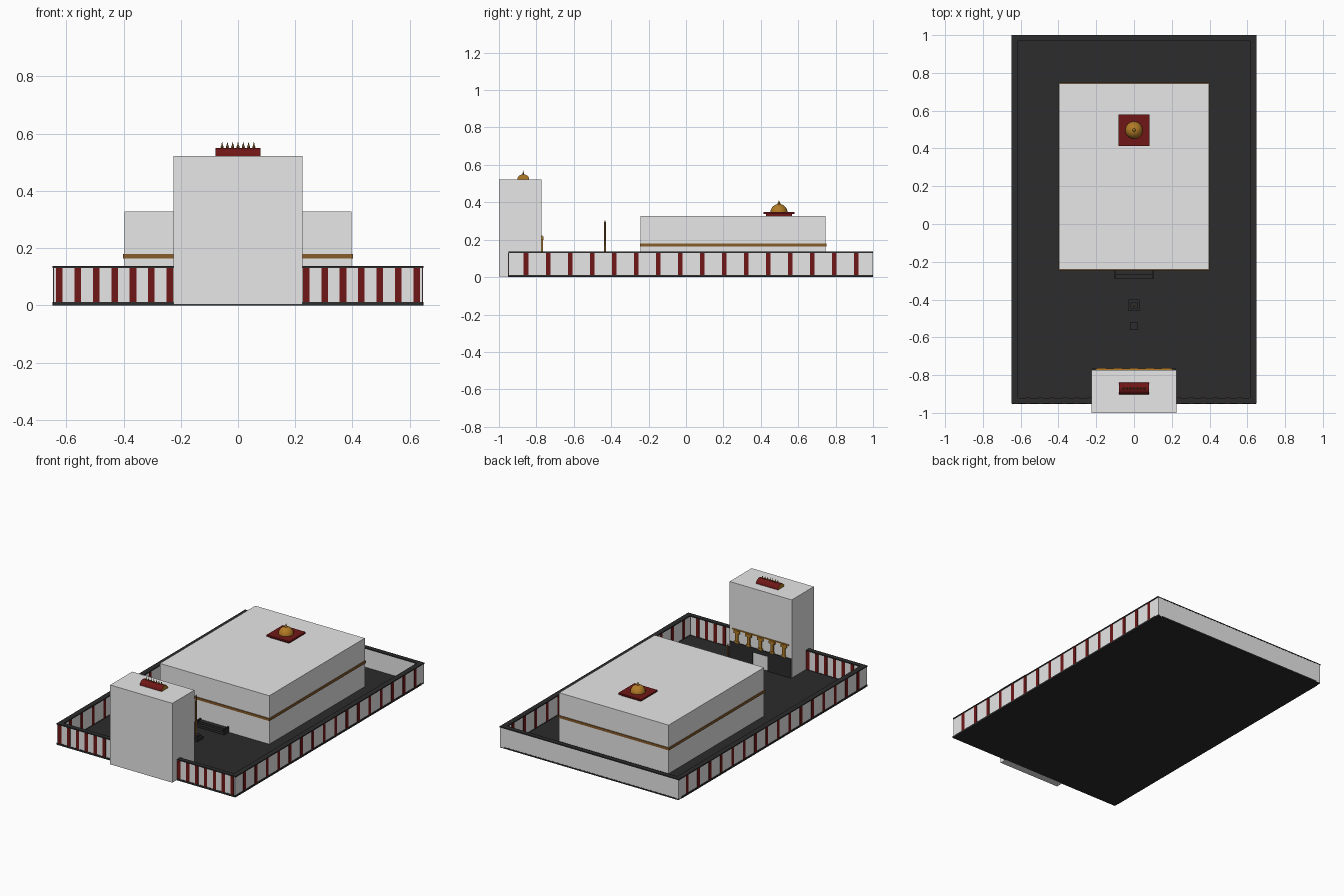
import bpy, bmesh, math
from mathutils import Matrix

cube = bpy.data.objects.get("Cube")
if cube:
    bpy.data.objects.remove(cube)


def material(name, rgb):
    m = bpy.data.materials.new(name)
    m.use_nodes = True
    m.diffuse_color = (*rgb, 1)
    m.node_tree.nodes["Principled BSDF"].inputs["Base Color"].default_value = (*rgb, 1)
    return m


WHITE = material("stone white", (0.8, 0.8, 0.8))
RED = material("deep red", (0.16, 0.008, 0.008))
DARK = material("charcoal", (0.025, 0.025, 0.025))
GOLD = material("gold", (0.45, 0.2, 0.02))
BRONZE = material("bronze", (0.24, 0.11, 0.025))


def finish(name, bm, *mats):
    bmesh.ops.recalc_face_normals(bm, faces=bm.faces)
    me = bpy.data.meshes.new(name)
    bm.to_mesh(me)
    bm.free()
    for m in mats:
        me.materials.append(m)
    ob = bpy.data.objects.new(name, me)
    bpy.context.collection.objects.link(ob)
    return ob


def add_box(bm, x, y, z):
    """Add a box given its (low, high) range on each axis."""
    ranges = (x, y, z)
    mid = [(a + b) / 2 for a, b in ranges]
    size = [b - a for a, b in ranges]
    mat = Matrix.Translation(mid) @ Matrix.Diagonal((*size, 1))
    bmesh.ops.create_cube(bm, size=1, matrix=mat)


def boxes(name, mat, *items):
    bm = bmesh.new()
    for item in items:
        add_box(bm, *item)
    return finish(name, bm, mat)


def around(c, half):
    return (c - half, c + half)


def lathe(name, mat, x, y, profile, sides=24, smooth=True):
    """Spin a (radius, height) profile about a vertical axis."""
    bm = bmesh.new()
    verts = [bm.verts.new((r, 0, z)) for r, z in profile]
    edges = [bm.edges.new(p) for p in zip(verts, verts[1:])]
    bmesh.ops.spin(bm, geom=verts + edges, cent=(0, 0, 0), axis=(0, 0, 1),
                   angle=math.tau, steps=sides)
    bmesh.ops.remove_doubles(bm, verts=bm.verts, dist=0.0001)
    bmesh.ops.translate(bm, verts=bm.verts, vec=(x, y, 0))
    ob = finish(name, bm, mat)
    if smooth:
        for p in ob.data.polygons:
            p.use_smooth = True
        ob.data.set_sharp_from_angle(angle=math.radians(40))
    return ob


# Ground and perimeter walls
W, T, H = 0.645, 0.03, 0.13
FRONT, BACK = -0.95, 1.0
boxes("courtyard_floor", DARK, ((-W, W), (FRONT, BACK), (0, 0.01)))
boxes("perimeter_walls", WHITE,
      ((-W, -W + T), (FRONT, BACK), (0.004, H)),
      ((W - T, W), (FRONT, BACK), (0.004, H)),
      ((-W + T, W - T), (BACK - T, BACK - 0.001), (0.004, H)),
      ((-W + T, -0.22), (FRONT, FRONT + T), (0.004, H)),
      ((0.22, W - T), (FRONT, FRONT + T), (0.004, H)))
OUT = W + 0.004
boxes("wall_coping", DARK,
      ((-OUT, -W + T), (FRONT, BACK), (H, H + 0.007)),
      ((W - T, OUT), (FRONT, BACK), (H, H + 0.007)),
      ((-W + T, W - T), (BACK - T, BACK), (H, H + 0.007)),
      ((-W + T, -0.22), (FRONT, FRONT + T), (H, H + 0.007)),
      ((0.22, W - T), (FRONT, FRONT + T), (H, H + 0.007)))
boxes("wall_plinth", DARK,
      *[(around(s * (W - T / 2), T / 2 + 0.003), (FRONT + T, BACK - T), (0, 0.012))
        for s in (-1, 1)],
      *[(around(s * 0.435, 0.212), (FRONT - 0.003, FRONT + T + 0.003), (0, 0.012))
        for s in (-1, 1)])

# Red stripes run through the side and front walls
stripes = []
for s in (-1, 1):
    for i in range(16):
        stripes.append((around(s * (W - T / 2), T / 2 + 0.002),
                        around(-0.855 + i * 0.1177, 0.0125), (0.012, H)))
    for i in range(7):
        stripes.append((around(s * (0.624 - i * 0.0643), 0.0115),
                        around(FRONT + T / 2, T / 2 + 0.002), (0.012, H)))
boxes("wall_stripes", RED, *stripes)

# Main hall with its band and roof dome
boxes("main_hall", WHITE, ((-0.396, 0.396), (-0.242, 0.745), (0.005, 0.327)))
boxes("hall_band", BRONZE, ((-0.401, 0.401), (-0.247, 0.75), (0.164, 0.18)))
boxes("dome_base", RED,
      (around(0, 0.07), around(0.497, 0.07), (0.327, 0.337)),
      (around(0, 0.083), around(0.497, 0.083), (0.337, 0.347)))
dome = [(0.046 * math.cos(a), 0.345 + 0.046 * math.sin(a))
        for a in (math.radians(d) for d in range(0, 86, 10))]
lathe("roof_dome", GOLD, 0, 0.497, dome + [(0.009, 0.393), (0.005, 0.398), (0, 0.413)])

# Hall steps with side rails
boxes("hall_steps", DARK,
      ((-0.1, 0.1), (-0.27, -0.242), (0.01, 0.04)),
      ((-0.1, 0.1), (-0.29, -0.27), (0.01, 0.025)),
      *[(around(s * 0.1, 0.004), (-0.292, -0.242), (0.01, 0.048)) for s in (-1, 1)])

# Gate tower
TY = -0.772
boxes("gate_tower", WHITE, ((-0.225, 0.225), (-1.0, TY), (0.002, 0.521)))
boxes("gate_portal", DARK,
      ((-0.222, -0.055), (TY, TY + 0.006), (0.01, 0.135)),
      ((0.055, 0.222), (TY, TY + 0.006), (0.01, 0.135)),
      ((-0.055, 0.055), (TY, TY + 0.006), (0.105, 0.135)))

# Row of pillars above the portal, each with base and capital
pillars = [((-0.205, 0.205), (TY, TY + 0.006), (0.216, 0.223))]
for i in range(-2, 3):
    x = i * 0.085
    pillars += [(around(x, 0.010), (TY, TY + 0.007), (0.143, 0.216)),
                (around(x, 0.015), (TY, TY + 0.008), (0.135, 0.147)),
                (around(x, 0.022), (TY, TY + 0.009), (0.198, 0.216))]
boxes("gate_pillars", GOLD, *pillars)

# Barrel vault on the tower: red shell with gold ends
bm = bmesh.new()
arc = [(-0.87 + 0.032 * math.cos(math.pi * i / 16), 0.52 + 0.03 * math.sin(math.pi * i / 16))
       for i in range(17)]
end = bm.faces.new([bm.verts.new((-0.079, y, z)) for y, z in arc])
ext = bmesh.ops.extrude_face_region(bm, geom=[end], use_keep_orig=True)
bmesh.ops.translate(bm, vec=(0.158, 0, 0),
                    verts=[v for v in ext["geom"] if isinstance(v, bmesh.types.BMVert)])
bm.normal_update()
for f in bm.faces:
    f.material_index = 1 if abs(f.normal.x) > 0.9 else 0
    f.smooth = abs(f.normal.x) < 0.9
vault = finish("tower_vault", bm, RED, GOLD)
vault.data.set_sharp_from_angle(angle=math.radians(40))

# Seven spikes along the vault ridge
for i in range(-3, 4):
    lathe("vault_spike", BRONZE, i * 0.0185, -0.87,
          [(0.003, 0.547), (0.0055, 0.553), (0.003, 0.559), (0, 0.572)], sides=10)

# Flag pole on its stepped base, and the offering block
boxes("pole_base", DARK,
      (around(0, 0.03), around(-0.43, 0.03), (0.01, 0.025)),
      (around(0, 0.018), around(-0.43, 0.018), (0.025, 0.04)))
lathe("flag_pole", BRONZE, 0, -0.433,
      [(0.006, 0.04), (0.005, 0.29), (0.003, 0.298), (0, 0.306)], sides=12)
boxes("offering_block", DARK, (around(0, 0.02), around(-0.54, 0.02), (0.01, 0.03)))
